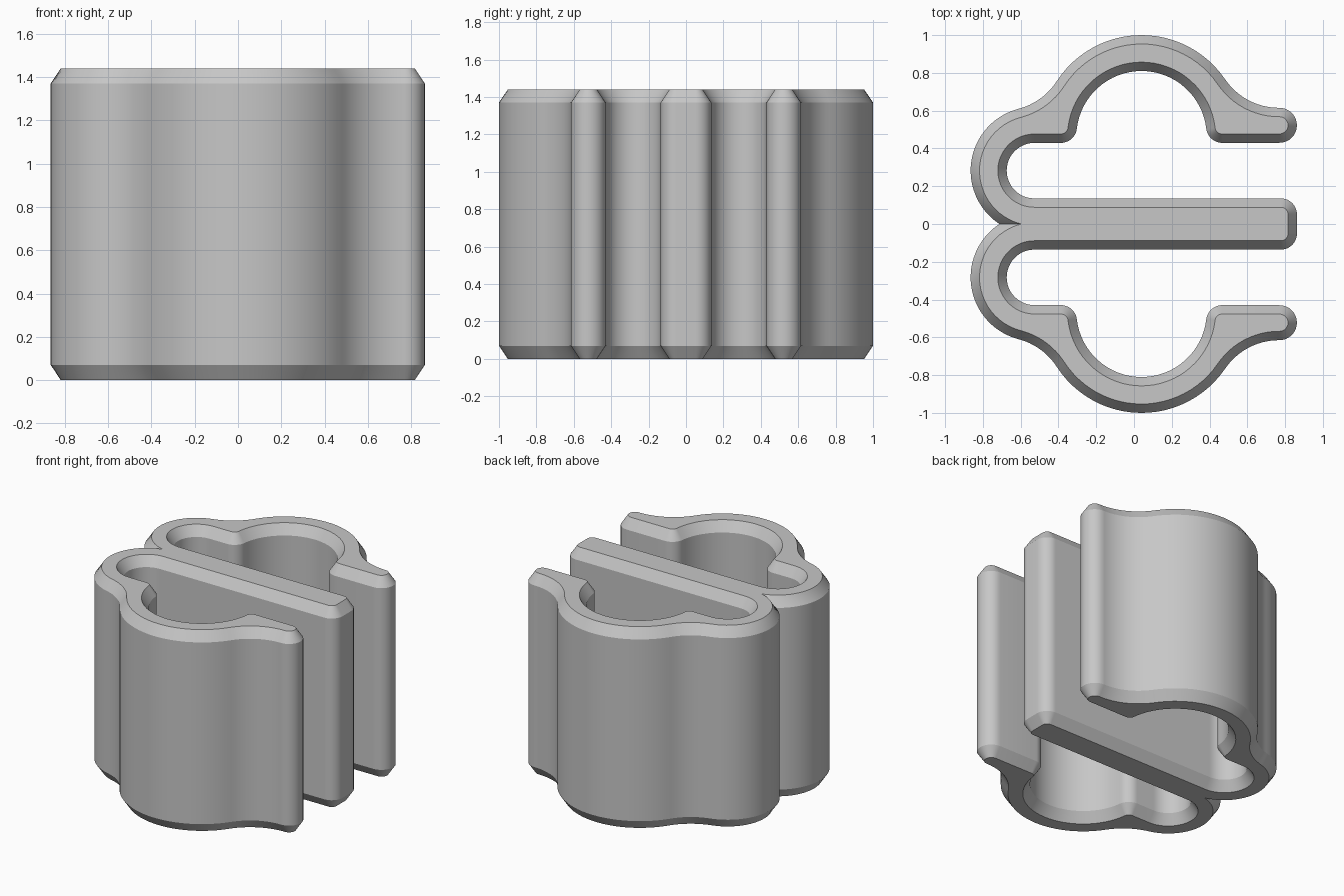
import bpy, bmesh
from math import pi, sin, cos, asin, atan2, sqrt
from mathutils import Vector

cube = bpy.data.objects.get("Cube")
if cube:
    bpy.data.objects.remove(cube, do_unlink=True)

HEIGHT, CHAMFER_H, CHAMFER_W = 1.44, 0.07, 0.047

# Arc centres and radii of one half of the clip outline
BEND, BEND_OUT, BEND_IN = Vector((-0.527, 0.2825)), 0.338, 0.147
RING, RING_OUT, RING_IN = Vector((0.04, 0.465)), 0.535, 0.345
FILLET = 0.345
TIP, TIP_R = Vector((0.77, 0.5225)), 0.0925
CORNER = 0.085
SLOT_TOP = BEND.y + BEND_IN
ARM_TOP = BEND.y - BEND_IN


def angle(a, b):
    return atan2(b.y - a.y, b.x - a.x)


def arc(centre, radius, start, end, steps=12):
    turns = [start + (end - start) * i / steps for i in range(steps + 1)]
    return [centre + radius * Vector((cos(t), sin(t))) for t in turns]


# Concave fillet that touches the bend and the ring
r1, r2 = BEND_OUT + FILLET, RING_OUT + FILLET
axis = RING - BEND
dist = axis.length
axis.normalize()
along = (r1 * r1 - r2 * r2 + dist * dist) / (2 * dist)
fillet_l = BEND + axis * along + Vector((-axis.y, axis.x)) * sqrt(r1 * r1 - along * along)

# Fillet that touches the ring and the outer side of the tip
fy = TIP.y + TIP_R + FILLET
fillet_r = Vector((RING.x + sqrt(r2 * r2 - (fy - RING.y) ** 2), fy))

# Rounded lips where the ring opens into the slot
lip_y = SLOT_TOP + CORNER
lip_dx = sqrt((RING_IN + CORNER) ** 2 - (lip_y - RING.y) ** 2)
lip_l = Vector((RING.x - lip_dx, lip_y))
lip_r = Vector((RING.x + lip_dx, lip_y))
arm_corner = Vector((TIP.x + TIP_R - CORNER, ARM_TOP - CORNER))


def outline(d):
    """Closed outline, inset by d, always with the same number of points."""
    notch = pi + asin(BEND.y / (BEND_OUT - d))
    half = arc(BEND, BEND_OUT - d, notch, angle(BEND, fillet_l), 24)
    half += arc(fillet_l, FILLET + d, angle(fillet_l, BEND), angle(fillet_l, RING))[1:]
    half += arc(RING, RING_OUT - d, angle(RING, fillet_l), angle(RING, fillet_r), 24)[1:]
    half += arc(fillet_r, FILLET + d, angle(fillet_r, RING) % (2 * pi), 1.5 * pi)[1:]
    half += arc(TIP, TIP_R - d, pi / 2, -pi / 2, 16)
    half += arc(lip_r, CORNER - d, 1.5 * pi, angle(lip_r, RING) % (2 * pi))
    half += arc(RING, RING_IN + d, angle(RING, lip_r), angle(RING, lip_l), 32)[1:]
    half += arc(lip_l, CORNER - d, angle(lip_l, RING), -pi / 2)[1:]
    half += arc(BEND, BEND_IN + d, pi / 2, 1.5 * pi, 24)
    half += arc(arm_corner, CORNER - d, pi / 2, 0)
    half[0].y = 0
    return half + [Vector((p.x, -p.y)) for p in reversed(half[1:])]


# Double clip body: stacked outlines with chamfered rims
bm = bmesh.new()
levels = [(0, CHAMFER_W), (CHAMFER_H, 0), (HEIGHT - CHAMFER_H, 0), (HEIGHT, CHAMFER_W)]
rings = [[bm.verts.new((p.x, p.y, z)) for p in outline(d)] for z, d in levels]
for low, high in zip(rings, rings[1:]):
    for i in range(len(low)):
        bm.faces.new((low[i - 1], low[i], high[i], high[i - 1]))
bm.faces.new(rings[0])
bm.faces.new(rings[-1])
bmesh.ops.recalc_face_normals(bm, faces=bm.faces)
mesh = bpy.data.meshes.new("double_clip")
bm.to_mesh(mesh)
bm.free()
clip = bpy.data.objects.new("double_clip", mesh)
bpy.context.collection.objects.link(clip)

# Plain grey material
grey = bpy.data.materials.new("light_grey")
grey.use_nodes = True
colour = (0.57, 0.57, 0.57, 1)
grey.diffuse_color = colour
for node in grey.node_tree.nodes:
    if node.type == 'BSDF_PRINCIPLED':
        node.inputs["Base Color"].default_value = colour
mesh.materials.append(grey)

# Smooth walls, crisp rims
bpy.ops.object.select_all(action='DESELECT')
clip.select_set(True)
bpy.context.view_layer.objects.active = clip
bpy.ops.object.shade_smooth_by_angle(angle=pi / 7)
